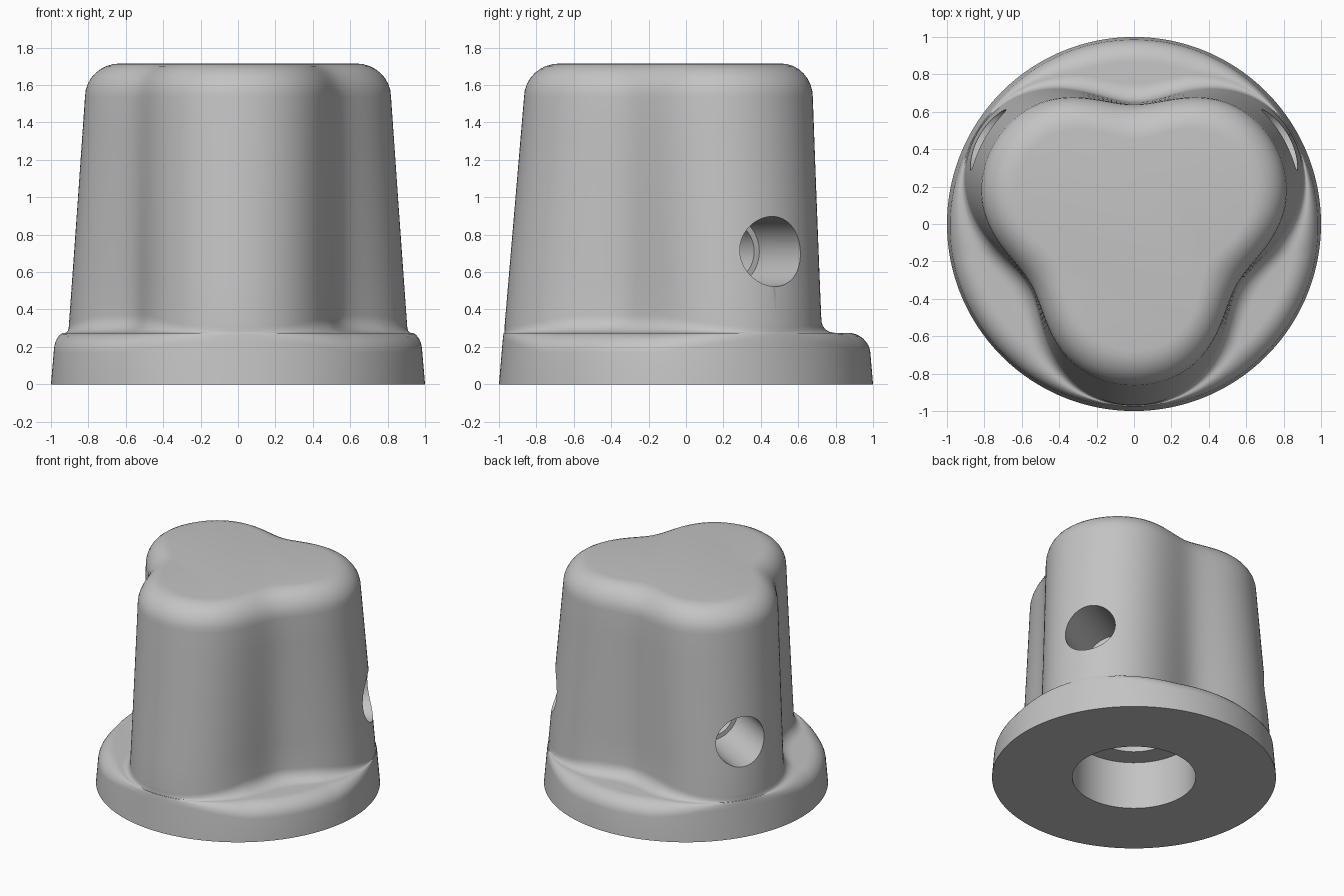
import bpy
import bmesh
from math import sin, cos, pi, sqrt, radians
from mathutils import Matrix

SEGMENTS = 192
ARC = 8
FLANGE_Z = 0.275
SHOULDER_Z = 1.535
HEIGHT = 1.715

cube = bpy.data.objects.get("Cube")
if cube:
    bpy.data.objects.remove(cube, do_unlink=True)

grey = bpy.data.materials.new("grey plastic")
grey.use_nodes = True
colour = (0.55, 0.55, 0.55, 1)
grey.diffuse_color = colour
grey.node_tree.nodes["Principled BSDF"].inputs["Base Color"].default_value = colour


def cone(z):
    """Radius of the drafted outer cone."""
    return 1 - 0.085 * z


def grip(phi, z):
    """Three-lobed grip outline; lobes taper, valleys stay nearly upright."""
    outline = 0.766 + 0.113 * cos(3 * phi) - 0.013 * cos(6 * phi)
    lobe = (1 + cos(3 * phi)) / 2
    return outline + (cone(z) - cone(SHOULDER_Z)) * (0.12 + 0.88 * lobe)


def arc_angles():
    return [pi / 2 * i / ARC for i in range(ARC + 1)]


def profile(phi):
    """Radius and height pairs from the flat top down to the bottom rim."""
    points = []
    # rounded shoulder
    wall = grip(phi, SHOULDER_Z)
    for a in arc_angles():
        points.append((wall - 0.19 * (1 - sin(a)),
                       SHOULDER_Z + (HEIGHT - SHOULDER_Z) * cos(a)))
    # grip wall, fillet and flange edge shrink where the lobes meet the rim
    gap = max(0.004, cone(FLANGE_Z) - grip(phi, FLANGE_Z))
    k = min(1, gap / 0.22)
    rise = 0.095 * max(sqrt(k), 0.5)
    foot_z = FLANGE_Z + rise
    for i in range(1, 6):
        z = SHOULDER_Z + (foot_z - SHOULDER_Z) * i / 6
        points.append((grip(phi, z), z))
    foot = min(grip(phi, foot_z), cone(FLANGE_Z) - 0.22 * k)
    for a in arc_angles():
        points.append((foot + 0.1 * k * (1 - cos(a)), FLANGE_Z + rise * (1 - sin(a))))
    for a in arc_angles():
        z = FLANGE_Z - 1.1 * rise * (1 - cos(a))
        points.append((cone(z) - 0.11 * k * (1 - sin(a)), z))
    points.append((1, 0))
    return points


# knob body lofted around the axis
bm = bmesh.new()
columns = []
for i in range(SEGMENTS):
    theta = 2 * pi * i / SEGMENTS
    columns.append([bm.verts.new((r * cos(theta), r * sin(theta), z))
                    for r, z in profile(theta + pi / 2)])
for i, here in enumerate(columns):
    after = columns[(i + 1) % SEGMENTS]
    for j in range(len(here) - 1):
        bm.faces.new((here[j], here[j + 1], after[j + 1], after[j]))
bm.faces.new([c[0] for c in columns])
bm.faces.new([c[-1] for c in reversed(columns)])
bmesh.ops.recalc_face_normals(bm, faces=bm.faces)
mesh = bpy.data.meshes.new("knob_body")
bm.to_mesh(mesh)
bm.free()
mesh.materials.append(grey)
knob = bpy.data.objects.new("knob_body", mesh)
bpy.context.collection.objects.link(knob)


def cut(name, radius, start, end, place):
    """Bore a round hole along the local z axis of the given placement."""
    tool_bm = bmesh.new()
    bmesh.ops.create_cone(tool_bm, cap_ends=True, segments=64, radius1=radius,
                          radius2=radius, depth=end - start,
                          matrix=place @ Matrix.Translation((0, 0, (start + end) / 2)))
    tool_mesh = bpy.data.meshes.new(name)
    tool_bm.to_mesh(tool_mesh)
    tool_bm.free()
    tool_mesh.materials.append(grey)
    tool = bpy.data.objects.new(name, tool_mesh)
    tool.hide_render = True
    bpy.context.collection.objects.link(tool)
    mod = knob.modifiers.new(name, "BOOLEAN")
    mod.operation = "DIFFERENCE"
    mod.solver = "EXACT"
    mod.object = tool
    bpy.ops.object.modifier_apply(modifier=name)
    bpy.data.objects.remove(tool, do_unlink=True)


bpy.ops.object.select_all(action="DESELECT")
knob.select_set(True)
bpy.context.view_layer.objects.active = knob

# stepped shaft bore from below
upright = Matrix.Identity(4)
cut("wide_bore", 0.435, -0.2, 0.37, upright)
cut("shaft_bore", 0.28, 0.2, 1.2, upright)

# counterbored set screw holes through the two rear lobes
for angle in (30, 150):
    aim = (Matrix.Translation((0, 0, 0.71)) @ Matrix.Rotation(radians(angle), 4, "Z")
           @ Matrix.Rotation(pi / 2, 4, "Y"))
    cut("screw_recess", 0.187, 0.46, 1.3, aim)
    cut("screw_hole", 0.155, 0.1, 0.6, aim)

bpy.ops.object.shade_smooth_by_angle(angle=radians(35))
